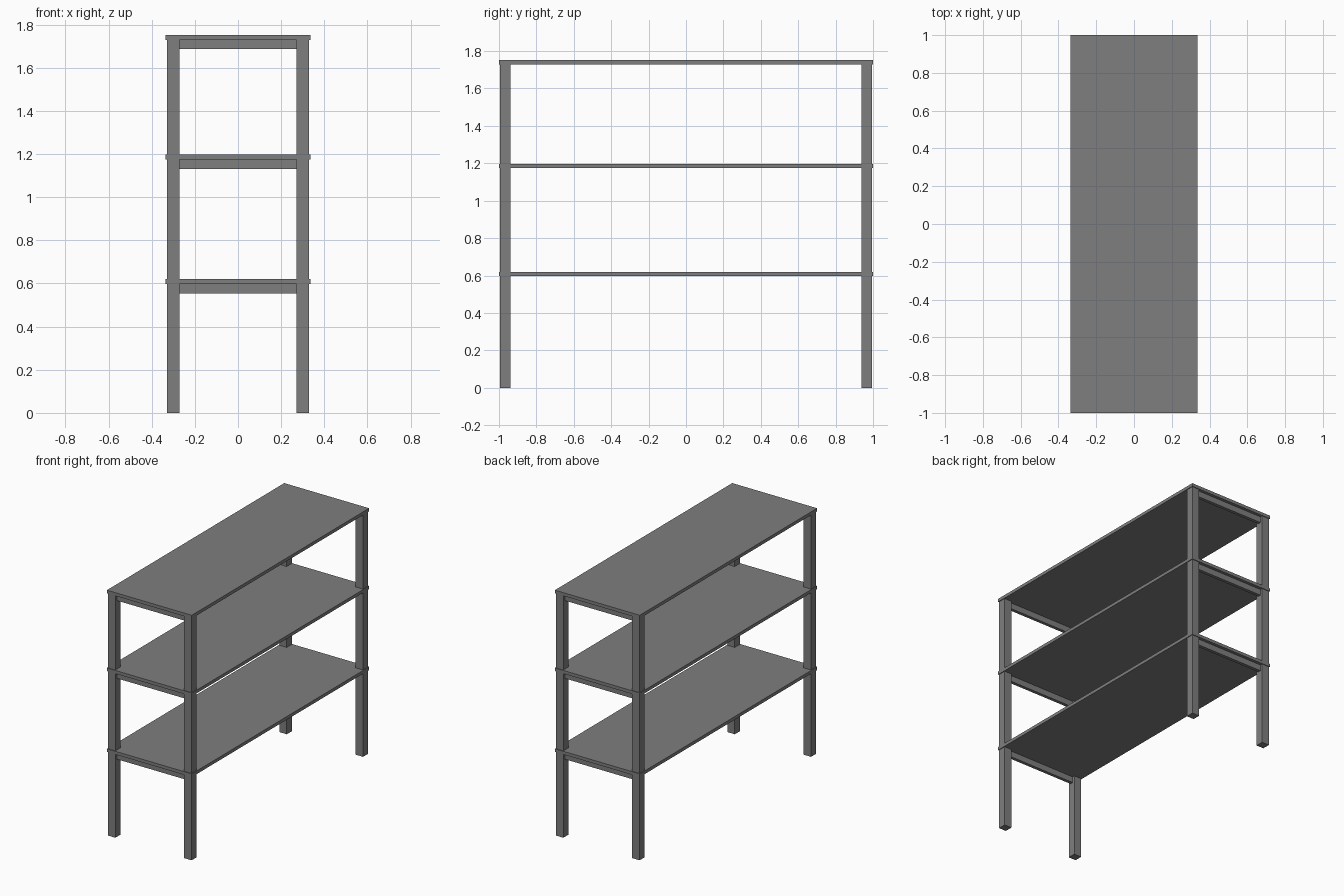
import bpy

cube = bpy.data.objects.get("Cube")
if cube:
    bpy.data.objects.remove(cube, do_unlink=True)

# Single painted-metal grey
grey = bpy.data.materials.new("grey metal")
grey.use_nodes = True
colour = (0.21, 0.21, 0.21, 1)
grey.diffuse_color = colour
grey.node_tree.nodes["Principled BSDF"].inputs["Base Color"].default_value = colour


def box(name, low, high):
    """Axis-aligned box between two corners."""
    centre = [(a + b) / 2 for a, b in zip(low, high)]
    bpy.ops.mesh.primitive_cube_add(size=1, location=centre)
    ob = bpy.context.object
    ob.name = name
    ob.scale = [b - a for a, b in zip(low, high)]
    bpy.ops.object.transform_apply(location=False, rotation=False, scale=True)
    ob.data.materials.append(grey)
    return ob


HALF_W, HALF_L = 0.335, 1.0
LEG_IN, LEG_OUT = 0.272, 0.33
LEG_Y_IN, LEG_Y_OUT = 0.938, 0.995
THICK = 0.023
RAIL_DROP = 0.043
levels = {"lower": 0.62, "middle": 1.197, "upper": 1.752}

# Shelf boards, each with a cross rail tucked beneath both ends
for level, top in levels.items():
    under = top - THICK
    box(f"{level}_shelf", (-HALF_W, -HALF_L, under), (HALF_W, HALF_L, top))
    for end, s in (("front", -1), ("back", 1)):
        ys = sorted((s * 0.955, s * 0.978))
        box(f"{level}_{end}_rail", (-LEG_IN, ys[0], under - RAIL_DROP),
            (LEG_IN, ys[1], under))

# Corner posts running from the floor to the top board
for side, sx in (("right", -1), ("left", 1)):
    for end, sy in (("front", -1), ("back", 1)):
        xs = sorted((sx * LEG_IN, sx * LEG_OUT))
        ys = sorted((sy * LEG_Y_IN, sy * LEG_Y_OUT))
        box(f"{end}_{side}_leg", (xs[0], ys[0], 0),
            (xs[1], ys[1], levels["upper"] - THICK))
